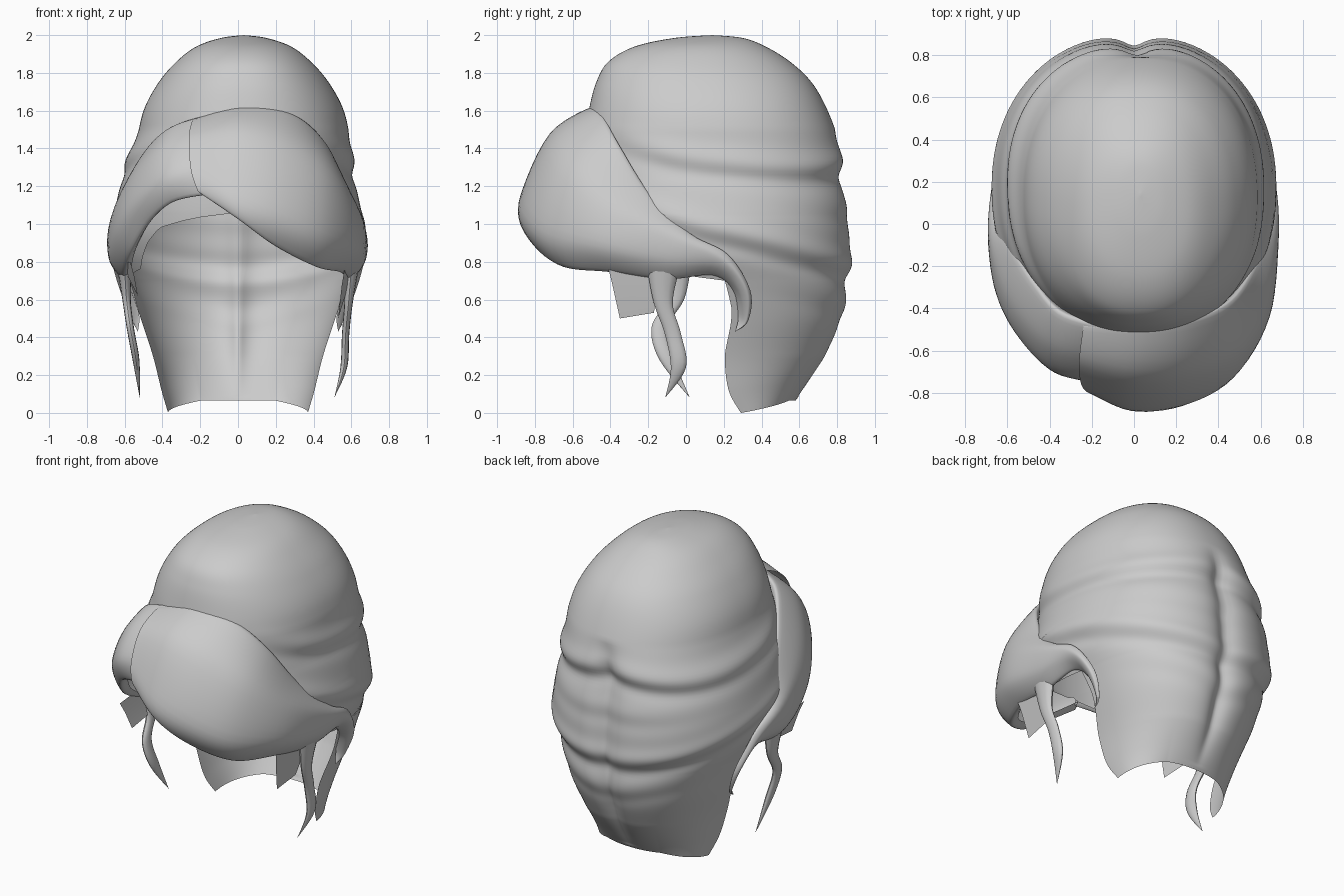
import bpy, bmesh, math
from mathutils import Vector

hair = bpy.data.materials.new("hair grey")
hair.diffuse_color = (0.6, 0.6, 0.6, 1)


def spline(pts, t):
    """Catmull-Rom point at index t through a list of vectors."""
    n = len(pts) - 1
    i = min(int(t), n - 1)
    u = t - i
    p1, p2 = pts[i], pts[i + 1]
    p0 = pts[i - 1] if i > 0 else p1
    p3 = pts[i + 2] if i + 2 <= n else p2
    return (p1 * 2 + (p2 - p0) * u + (p0 * 2 - p1 * 5 + p2 * 4 - p3) * u ** 2
            + (p1 * 3 - p0 - p2 * 3 + p3) * u ** 3) * 0.5


def resample(pts, steps):
    n = len(pts) - 1
    return [spline(pts, i / steps) for i in range(n * steps + 1)]


def lerp_table(table, z):
    for (a, va), (b, vb) in zip(table, table[1:]):
        if z <= b:
            return va + (vb - va) * max(0, z - a) / (b - a)
    return table[-1][1]


def grid_object(name, rows):
    """Skin a grid of points into one smooth object."""
    bm = bmesh.new()
    vs = [[bm.verts.new(p) for p in r] for r in rows]
    for r, s in zip(vs, vs[1:]):
        for j in range(len(r) - 1):
            bm.faces.new((r[j], r[j + 1], s[j + 1], s[j]))
    bmesh.ops.remove_doubles(bm, verts=bm.verts, dist=0.0005)
    bmesh.ops.recalc_face_normals(bm, faces=bm.faces)
    me = bpy.data.meshes.new(name)
    bm.to_mesh(me)
    bm.free()
    me.materials.append(hair)
    ob = bpy.data.objects.new(name, me)
    bpy.context.collection.objects.link(ob)
    return ob


# --- crown and back: stacked sections of height, front y, back y, half width
sections = [Vector(s) for s in (
    (0.00, 0.00, 0.58, 0.37), (0.12, -0.20, 0.65, 0.405), (0.30, -0.34, 0.75, 0.45),
    (0.50, -0.39, 0.84, 0.515), (0.70, -0.46, 0.87, 0.585), (0.85, -0.52, 0.885, 0.64),
    (1.00, -0.56, 0.88, 0.66), (1.20, -0.57, 0.845, 0.625), (1.40, -0.55, 0.82, 0.575),
    (1.60, -0.515, 0.75, 0.53), (1.75, -0.475, 0.665, 0.45), (1.86, -0.41, 0.55, 0.355),
    (1.94, -0.27, 0.42, 0.25), (1.985, -0.06, 0.30, 0.12), (2.00, 0.14, 0.14, 0.0))]

# how far the shell wraps round from the back, by height
wrap = [(0, 1.57), (0.30, 1.57), (0.55, 1.55), (0.70, 1.57), (0.76, 2.16), (0.90, 2.35),
        (0.98, 2.5), (1.03, 2.8), (1.06, math.pi)]

# fold lines: height at back, side and temple, then strength
folds = [(1.28, 1.24, 1.40, 0.022), (1.02, 1.08, 1.22, 0.008),
         (0.70, 0.83, 1.12, 0.020), (0.48, 0.62, 0.75, 0.010)]


def fold_offset(a, z):
    t = min(abs(a) / 1.2, 2)
    total = 0
    for zb, zs, zt, k in folds:
        # smooth curve through the three heights
        zc = zb + (2 * zs - 1.5 * zb - 0.5 * zt) * t + (0.5 * zb - zs + 0.5 * zt) * t * t
        d = z - zc
        fade = max(0, min(1, (2.5 - abs(a)) / 0.6)) * (1 - 0.2 * t)
        if k < 0.015:
            fade *= math.exp(-(a / 0.9) ** 2)
        total += fade * k * (math.exp(-((d - 0.075) / 0.065) ** 2)
                             - 0.7 * math.exp(-((d + 0.01) / 0.05) ** 2))
    # centre groove down the back
    groove = math.exp(-(math.hypot(a, 0.03) - 0.03) / 0.09) * max(0, min(1, (1.5 - z) / 0.15))
    return total - 0.055 * groove * min(1, z / 0.4)


rows = []
COLS = 144
for sec in resample(sections, 10):
    z, f, b, w = sec
    amax = lerp_table(wrap, z)
    cy, half = (f + b) / 2, (b - f) / 2
    row = []
    for j in range(COLS + 1):
        s = 2 * j / COLS - 1
        a = amax * s
        sx, sy = math.sin(a), math.cos(a)
        e = 2 / 2.2
        g = fold_offset(a, z) if 0.03 < z < 1.7 else 0
        x = (w + g) * math.copysign(abs(sx) ** e, sx)
        y = cy + (half + g) * math.copysign(abs(sy) ** e, sy)
        lift = 0.065 * min(1, (1 - abs(s)) * 1.5) * max(0, 1 - z / 0.3)
        row.append(Vector((x + 0.03 * min(1, max(0, z - 1.25) * 4), y, z + lift)))
    rows.append(row)
grid_object("crown_and_back", rows)

# --- swept fringe: each station is top edge, upper bulge, lower bulge, bottom edge
hook = [
    ((0.65, 0.22, 0.84), (0.67, 0.20, 0.81), (0.65, 0.17, 0.77), (0.60, 0.14, 0.73)),
    ((0.60, 0.34, 0.65), (0.625, 0.32, 0.65), (0.61, 0.28, 0.65), (0.57, 0.25, 0.65)),
    ((0.55, 0.33, 0.49), (0.56, 0.32, 0.49), (0.55, 0.30, 0.50), (0.53, 0.28, 0.51)),
    ((0.53, 0.26, 0.43),) * 4]
left = [
    ((-0.24, -0.49, 1.55), (-0.26, -0.65, 1.46), (-0.25, -0.76, 1.29), (-0.21, -0.80, 1.17)),
    ((0.02, -0.50, 1.62), (0.00, -0.72, 1.48), (-0.02, -0.87, 1.17), (0.00, -0.875, 1.03)),
    ((0.28, -0.47, 1.58), (0.26, -0.71, 1.41), (0.23, -0.86, 1.06), (0.20, -0.81, 0.89)),
    ((0.47, -0.38, 1.42), (0.49, -0.61, 1.27), (0.47, -0.73, 0.95), (0.42, -0.66, 0.78)),
    ((0.585, -0.20, 1.15), (0.635, -0.38, 1.08), (0.635, -0.45, 0.88), (0.55, -0.41, 0.75)),
    ((0.65, 0.02, 0.95), (0.685, -0.05, 0.92), (0.67, -0.10, 0.80), (0.60, -0.10, 0.71))]
right = [
    ((-0.18, -0.49, 1.57), (-0.18, -0.63, 1.46), (-0.18, -0.74, 1.30), (-0.17, -0.75, 1.16)),
    ((-0.36, -0.43, 1.51), (-0.38, -0.59, 1.41), (-0.38, -0.70, 1.25), (-0.35, -0.68, 1.12)),
    ((-0.49, -0.28, 1.39), (-0.53, -0.45, 1.29), (-0.545, -0.54, 1.12), (-0.48, -0.55, 1.01)),
    ((-0.59, -0.11, 1.20), (-0.64, -0.26, 1.12), (-0.65, -0.34, 0.96), (-0.58, -0.36, 0.84)),
    ((-0.65, 0.02, 0.98), (-0.69, -0.04, 0.95), (-0.68, -0.10, 0.81), (-0.61, -0.10, 0.72))]


def fringe(name, stations):
    grid = []
    for st in stations:
        p = [Vector(c) for c in st]
        k = min(1, (p[0] - p[3]).length / 0.3)
        # tuck both edges inward so the lock reads as thick
        tuck = lambda q, s, dz: Vector((q.x * (1 - s * k), q.y * (1 - s * k), q.z + dz * k))
        grid.append(resample([tuck(p[0], 0.06, -0.03)] + p + [tuck(p[3], 0.07, 0.03)], 6))
    cols = [resample(list(c), 6) for c in zip(*grid)]
    grid_object(name, cols)


fringe("fringe_left", left + hook)
fringe("fringe_right", right + [tuple((-x, y, z) for x, y, z in st) for st in hook])


# --- loose strands in front of the ears
def strand(name, path, radii):
    pts = resample([Vector(p + (r,)) for p, r in zip(path, radii)], 6)
    rings = []
    for x, y, z, r in pts:
        rings.append([Vector((x + 0.45 * r * math.cos(a), y + r * math.sin(a), z))
                      for a in (2 * math.pi * k / 12 for k in range(13))])
    grid_object(name, rings)


radii = (0.085, 0.05, 0.043, 0.04, 0.0)
strand("strand_left", [(0.60, -0.12, 0.76), (0.585, -0.12, 0.58), (0.57, -0.07, 0.42),
                       (0.56, -0.04, 0.24), (0.51, -0.11, 0.08)], radii)
strand("strand_right", [(-0.60, -0.06, 0.76), (-0.59, -0.06, 0.60), (-0.57, -0.14, 0.45),
                        (-0.54, -0.10, 0.28), (-0.52, 0.02, 0.08)], radii)

# --- thin flat sideburns below the hairline, the right one shorter
for side, label, drop in ((1, "left", 1.0), (-1, "right", 0.6)):
    grid_object("sideburn_" + label, [
        [Vector((side * 0.57, -0.42, 0.80)), Vector((side * 0.60, -0.12, 0.80))],
        [Vector((side * 0.55, -0.39, 0.80 - 0.12 * drop)),
         Vector((side * 0.58, -0.15, 0.80 - 0.14 * drop))],
        [Vector((side * 0.53, -0.35, 0.80 - 0.30 * drop)),
         Vector((side * 0.54, -0.17, 0.80 - 0.27 * drop))]])

# --- smooth shading
for ob in bpy.context.collection.objects:
    ob.select_set(True)
    bpy.context.view_layer.objects.active = ob
bpy.ops.object.shade_smooth_by_angle(angle=math.radians(50))
